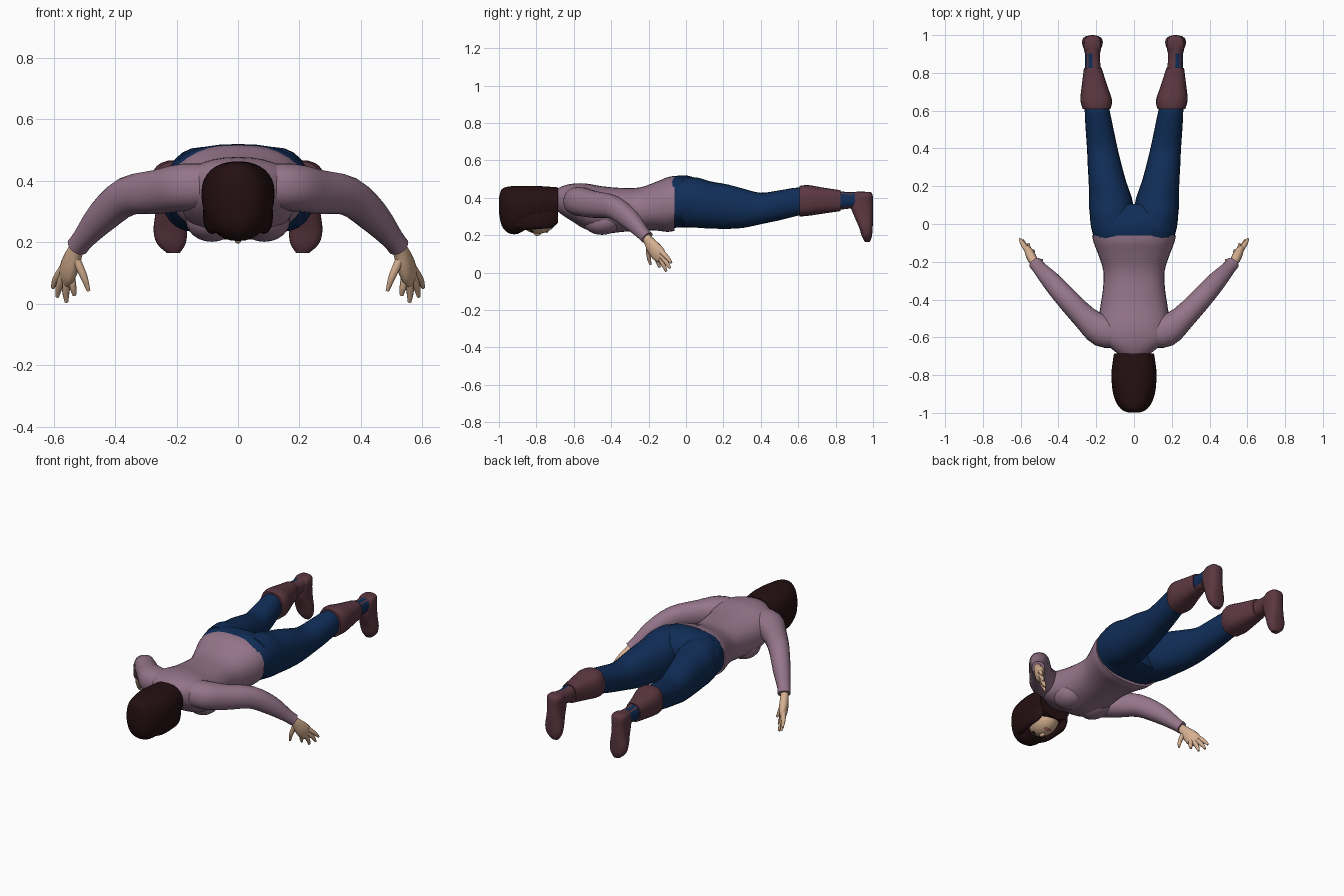
import bpy, bmesh, math
from mathutils import Vector


def mat(name, rgb):
    m = bpy.data.materials.new(name)
    m.diffuse_color = (*rgb, 1)
    return m


MAUVE = mat("mauve_cloth", (0.30, 0.178, 0.255))
NAVY = mat("navy_denim", (0.005, 0.026, 0.095))
LEATHER = mat("wine_leather", (0.105, 0.038, 0.052))
HAIR = mat("dark_brown_hair", (0.018, 0.005, 0.006))
SKIN = mat("skin", (0.66, 0.43, 0.28))
LIP = mat("lip", (0.36, 0.13, 0.10))


def finish(name, bm, mats, mirror):
    bmesh.ops.recalc_face_normals(bm, faces=bm.faces)
    me = bpy.data.meshes.new(name)
    bm.to_mesh(me)
    bm.free()
    ob = bpy.data.objects.new(name, me)
    bpy.context.collection.objects.link(ob)
    for m in mats:
        me.materials.append(m)
    bpy.context.view_layer.objects.active = ob
    ob.select_set(True)
    bpy.ops.object.shade_smooth_by_angle(angle=math.radians(50))
    ob.select_set(False)
    if mirror:
        ob.modifiers.new("mirror", 'MIRROR').use_clip = False
    return ob


def spline(rings, steps):
    """Smoothly interpolate ring values."""
    out = []
    for i in range(len(rings) - 1):
        p = [rings[max(i - 1, 0)], rings[i], rings[i + 1], rings[min(i + 2, len(rings) - 1)]]
        for s in range(steps):
            t = s / steps
            out.append([0.5 * (2 * b + (c - a) * t + (2 * a - 5 * b + 4 * c - d) * t * t
                               + (3 * b - a - 3 * c + d) * t ** 3) for a, b, c, d in zip(*p)])
    return out + [list(rings[-1])]


def loft(name, rings, material, axis=None, mirror=False, n=2.2, seg=24, steps=3):
    """Skin through rings (x, y, z, half width, half height); axis fixes the ring plane."""
    rings = spline(rings, steps)
    bm = bmesh.new()
    loops = []
    for i, r in enumerate(rings):
        c = Vector(r[:3])
        t = Vector(axis) if axis else (Vector(rings[min(i + 1, len(rings) - 1)][:3])
                                       - Vector(rings[max(i - 1, 0)][:3])).normalized()
        ref = Vector((0, 1, 0)) if abs(t.z) > 0.95 else Vector((0, 0, 1))
        side = t.cross(ref).normalized()
        up = side.cross(t)
        loop = []
        for k in range(seg):
            a = math.tau * k / seg
            ca, sa = math.cos(a), math.sin(a)
            loop.append(bm.verts.new(c + side * math.copysign(abs(ca) ** (2 / n), ca) * r[3]
                                     + up * math.copysign(abs(sa) ** (2 / n), sa) * r[4]))
        loops.append(loop)
    for a, b in zip(loops, loops[1:]):
        for k in range(seg):
            bm.faces.new((a[k], a[(k + 1) % seg], b[(k + 1) % seg], b[k]))
    bm.faces.new(loops[0])
    bm.faces.new(loops[-1])
    return finish(name, bm, [material], mirror)


def ball(name, c, r, material, mirror=False):
    bm = bmesh.new()
    bmesh.ops.create_uvsphere(bm, u_segments=20, v_segments=12, radius=1)
    for v in bm.verts:
        v.co = Vector(c) + Vector(a * b for a, b in zip(v.co, r))
    return finish(name, bm, [material], mirror)


Y, Z = (0, 1, 0), (0, 0, 1)

# Shirt body, from collar to hem
loft("shirt_body", [
    (0, -0.695, 0.39, 0.075, 0.055), (0, -0.66, 0.385, 0.12, 0.078),
    (0, -0.61, 0.375, 0.175, 0.10), (0, -0.54, 0.355, 0.19, 0.122),
    (0, -0.45, 0.335, 0.18, 0.127), (0, -0.35, 0.335, 0.165, 0.118),
    (0, -0.25, 0.34, 0.162, 0.115), (0, -0.16, 0.355, 0.19, 0.13),
    (0, -0.10, 0.364, 0.213, 0.146), (0, -0.062, 0.37, 0.222, 0.147)], MAUVE, Y, n=2.3, seg=32)
ball("shirt_bust", (0.085, -0.45, 0.272), (0.085, 0.10, 0.07), MAUVE, True)

# Sleeves
loft("sleeve", [
    (0.08, -0.585, 0.385, 0.07, 0.07), (0.17, -0.565, 0.38, 0.085, 0.077),
    (0.26, -0.495, 0.365, 0.066, 0.072), (0.36, -0.39, 0.35, 0.058, 0.063),
    (0.44, -0.30, 0.285, 0.05, 0.053), (0.50, -0.235, 0.215, 0.037, 0.036),
    (0.522, -0.208, 0.187, 0.036, 0.034)], MAUVE, mirror=True)

# Hands
loft("palm", [
    (0.50, -0.235, 0.215, 0.02, 0.022), (0.525, -0.207, 0.18, 0.023, 0.025),
    (0.543, -0.175, 0.135, 0.026, 0.038), (0.556, -0.148, 0.10, 0.022, 0.042),
    (0.566, -0.13, 0.08, 0.012, 0.034)], SKIN, mirror=True, seg=16)
FINGERS = {
    "thumb": [(0.527, -0.20, 0.145), (0.502, -0.20, 0.09), (0.486, -0.19, 0.042)],
    "index_finger": [(0.545, -0.155, 0.085), (0.537, -0.15, 0.055), (0.532, -0.14, 0.028)],
    "middle_finger": [(0.555, -0.143, 0.085), (0.56, -0.12, 0.04), (0.558, -0.105, 0.006)],
    "ring_finger": [(0.565, -0.135, 0.095), (0.582, -0.105, 0.055), (0.588, -0.085, 0.023)],
    "little_finger": [(0.568, -0.135, 0.115), (0.592, -0.10, 0.08), (0.603, -0.078, 0.052)],
}
for name, pts in FINGERS.items():
    loft(name, [(*p, r, r) for p, r in zip(pts, (0.015, 0.012, 0.006))], SKIN,
         mirror=True, seg=10, n=2)

# Trousers
loft("trouser_seat", [
    (0, -0.09, 0.372, 0.205, 0.136), (0, -0.04, 0.38, 0.222, 0.139),
    (0, 0.01, 0.38, 0.231, 0.138), (0, 0.06, 0.372, 0.233, 0.128),
    (0, 0.105, 0.36, 0.215, 0.10)], NAVY, Y, n=2.5, seg=32)
loft("trouser_leg", [
    (0.115, -0.02, 0.38, 0.105, 0.13), (0.12, 0.06, 0.374, 0.116, 0.134),
    (0.123, 0.13, 0.362, 0.114, 0.126), (0.14, 0.22, 0.353, 0.10, 0.119),
    (0.155, 0.31, 0.344, 0.09, 0.104), (0.168, 0.40, 0.343, 0.081, 0.084),
    (0.182, 0.50, 0.36, 0.074, 0.08), (0.195, 0.60, 0.38, 0.066, 0.075),
    (0.207, 0.70, 0.388, 0.055, 0.06)], NAVY, Y, True)

# Boot cuffs and ankles, with trouser showing through the ankle gap
loft("boot_cuff", [
    (0.198, 0.608, 0.382, 0.073, 0.082), (0.20, 0.655, 0.386, 0.084, 0.082),
    (0.209, 0.73, 0.385, 0.068, 0.07), (0.218, 0.825, 0.385, 0.047, 0.056)],
    LEATHER, Y, True, n=2.6)
ankle = loft("boot_ankle", [
    (0.216, 0.76, 0.388, 0.044, 0.053), (0.218, 0.82, 0.386, 0.043, 0.05),
    (0.219, 0.87, 0.386, 0.039, 0.044), (0.22, 0.92, 0.388, 0.041, 0.045),
    (0.22, 0.97, 0.39, 0.04, 0.042)], LEATHER, Y, True)
ankle.data.materials.append(NAVY)
for f in ankle.data.polygons:
    if f.center.y < 0.90 and (f.normal.x > 0.75 or (f.normal.z > 0.8 and f.normal.x > 0)):
        f.material_index = 1

# Feet, toes pointing down
loft("boot_foot", [
    (0.22, 0.955, 0.432, 0.03, 0.03), (0.22, 0.95, 0.415, 0.046, 0.048),
    (0.22, 0.94, 0.36, 0.045, 0.06), (0.22, 0.95, 0.30, 0.048, 0.05),
    (0.22, 0.962, 0.24, 0.055, 0.036), (0.217, 0.967, 0.195, 0.046, 0.027),
    (0.21, 0.97, 0.165, 0.02, 0.014)], LEATHER, Z, True, n=2.6)

# Neck and face
loft("neck", [(0, -0.77, 0.36, 0.06, 0.06), (0, -0.71, 0.383, 0.066, 0.058),
              (0, -0.675, 0.388, 0.07, 0.058)], SKIN, Y)
ball("face", (0, -0.79, 0.30), (0.082, 0.105, 0.092), SKIN)
ball("nose", (0, -0.795, 0.212), (0.012, 0.02, 0.016), SKIN)
ball("mouth", (0, -0.745, 0.221), (0.024, 0.008, 0.008), LIP)
ball("eye", (0.034, -0.825, 0.222), (0.014, 0.007, 0.006), HAIR, True)

# Hair cap, fringe and side locks
loft("hair", [
    (0, -0.999, 0.36, 0.025, 0.045), (0, -0.985, 0.348, 0.062, 0.098),
    (0, -0.95, 0.336, 0.092, 0.124), (0, -0.90, 0.335, 0.11, 0.128),
    (0, -0.84, 0.352, 0.118, 0.112), (0, -0.77, 0.36, 0.118, 0.102),
    (0, -0.685, 0.362, 0.106, 0.094)], HAIR, Y, n=2.3, seg=32)
loft("hair_side_lock", [
    (0.06, -0.94, 0.29, 0.025, 0.05), (0.082, -0.87, 0.287, 0.026, 0.06),
    (0.092, -0.78, 0.292, 0.022, 0.058), (0.09, -0.72, 0.295, 0.018, 0.055),
    (0.084, -0.685, 0.30, 0.008, 0.035)], HAIR, Y, True, seg=16)
